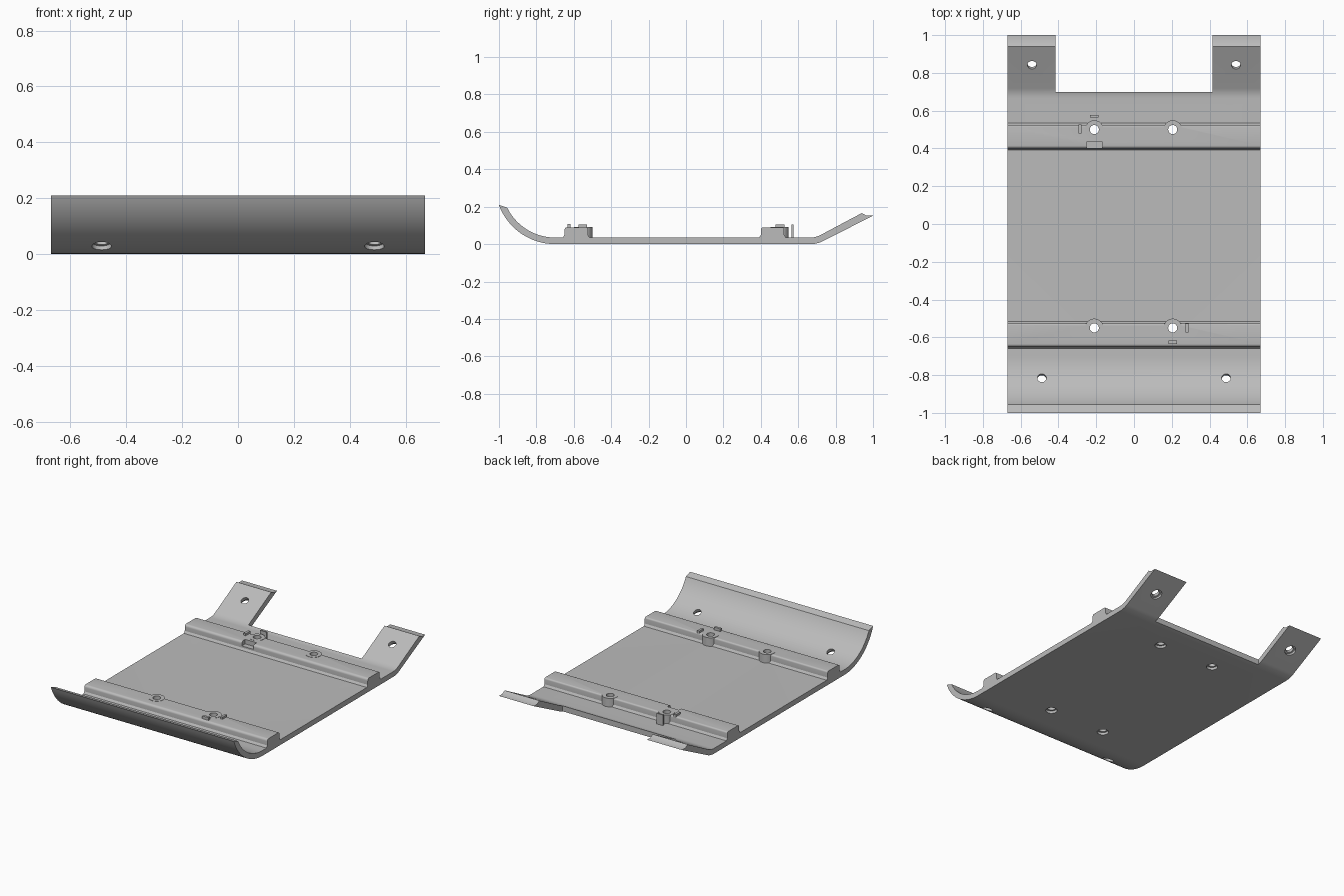
import bpy, bmesh, math
from mathutils import Vector, Matrix

if "Cube" in bpy.data.objects:
    bpy.data.objects.remove(bpy.data.objects["Cube"])

grey = bpy.data.materials.new("matte grey")
grey.diffuse_color = (0.5, 0.5, 0.5, 1)
grey.use_nodes = True
grey.node_tree.nodes["Principled BSDF"].inputs["Base Color"].default_value = grey.diffuse_color
W = 0.67          # half width
T = 0.035         # sheet thickness


def make(name, bm):
    bmesh.ops.recalc_face_normals(bm, faces=bm.faces)
    me = bpy.data.meshes.new(name)
    bm.to_mesh(me)
    bm.free()
    ob = bpy.data.objects.new(name, me)
    bpy.context.collection.objects.link(ob)
    me.materials.append(grey)
    return ob


def extrude_x(name, pts, x0=-W, x1=W):
    """Side profile (y, z) swept across the width."""
    bm = bmesh.new()
    f = bm.faces.new([bm.verts.new((x0, y, z)) for y, z in pts])
    r = bmesh.ops.extrude_face_region(bm, geom=[f])
    vs = [v for v in r["geom"] if isinstance(v, bmesh.types.BMVert)]
    bmesh.ops.translate(bm, verts=vs, vec=(x1 - x0, 0, 0))
    return make(name, bm)


def box(name, x0, x1, y0, y1, z0, z1):
    return extrude_x(name, [(y0, z0), (y1, z0), (y1, z1), (y0, z1)], x0, x1)


def cone(name, loc, r0, r1, h, axis=(0, 0, 1)):
    """Round part growing from loc along axis."""
    bm = bmesh.new()
    bmesh.ops.create_cone(bm, cap_ends=True, segments=32, radius1=r0, radius2=r1, depth=h)
    rot = Vector((0, 0, 1)).rotation_difference(Vector(axis)).to_matrix().to_4x4()
    m = Matrix.Translation(loc) @ rot @ Matrix.Translation((0, 0, h / 2))
    bmesh.ops.transform(bm, matrix=m, verts=bm.verts)
    return make(name, bm)


def boolean(ob, other, op, keep=False):
    mod = ob.modifiers.new("bool", "BOOLEAN")
    mod.operation, mod.object, mod.solver = op, other, "EXACT"
    bpy.context.view_layer.objects.active = ob
    bpy.ops.object.modifier_apply(modifier=mod.name)
    if not keep:
        bpy.data.objects.remove(other)


def arc(cy, cz, r, a0, a1, n):
    """Arc points, angle measured from straight down towards +y."""
    out = []
    for i in range(n + 1):
        a = math.radians(a0 + (a1 - a0) * i / n)
        out.append((cy + r * math.sin(a), cz - r * math.cos(a)))
    return out


# Curved sheet: upswept front lip, flat floor, ramped rear
R, RB, SL = 0.32, 0.15, 27.5
prof = arc(-0.7, R, R, -69.8, 0, 20) + arc(0.665, RB, RB, 0, SL, 6)
prof += [(1.0, 0.152), (0.965, 0.152), (0.94, 0.166)]
prof += arc(0.665, RB, RB - T, SL, 0, 6) + arc(-0.7, R, R - T, 0, -64, 20)
tray = extrude_x("tray", prof)

# Rear notch leaving two tabs
boolean(tray, box("notch", -0.415, 0.415, 0.70, 1.2, -0.2, 0.5), "DIFFERENCE")

# Cross ribs with rounded top edges and bosses on their rear side
ribs = []
for name, y0, y1, by in (("rear_rib", 0.40, 0.525, 0.50), ("front_rib", -0.65, -0.525, -0.55)):
    b = T - 0.004
    pts = [(y0 - 0.012, b), (y1 + 0.012, b), (y1 + 0.005, T + 0.006), (y1, T + 0.014)]
    pts += arc(y1 - 0.01, 0.08, 0.01, 90, 180, 4)
    pts += arc(y0 + 0.015, 0.075, 0.015, 180, 270, 5)
    pts += [(y0, T + 0.014), (y0 - 0.005, T + 0.006)]
    rib = extrude_x(name, pts)
    for x in (-0.21, 0.205):
        boolean(rib, cone("boss", (x, by, b), 0.049, 0.049, 0.0915 - b), "UNION")
    ribs.append(rib)

# Pocket in the front face of the rear rib
boolean(ribs[0], box("pocket", -0.252, -0.168, 0.35, 0.435, 0.06, 0.2), "DIFFERENCE")

# Bolt holes: through hole plus flared underside
holes = []
for y in (0.50, -0.55):
    for x in (-0.21, 0.205):
        holes.append(((x, y, 0), (0, 0, 1)))
a = math.asin(0.13 / R)
s = math.radians(SL)
for side in (-1, 1):
    holes.append(((side * 0.488, -0.7 - R * math.sin(a), R - R * math.cos(a)),
                  (0, math.sin(a), math.cos(a))))
    holes.append(((side * 0.54, 0.86, 0.079), (0, -math.sin(s), math.cos(s))))
for loc, ax in holes:
    ax = Vector(ax)
    start = Vector(loc) - ax * 0.02
    drill = cone("drill", start, 0.024, 0.024, 0.16, ax)
    for rib in ribs:
        if abs(loc[0]) < 0.3 and loc[1] * rib.data.vertices[0].co.y > 0:
            boolean(rib, drill, "DIFFERENCE", keep=True)
    boolean(tray, drill, "DIFFERENCE")
    boolean(tray, cone("flare", start, 0.035, 0.035, 0.037, ax), "DIFFERENCE")

# Small locating fins beside two of the bosses
fins = [
    box("rear_fin_long", -0.234, -0.188, 0.565, 0.576, T - 0.003, 0.105),
    box("rear_fin_side", -0.294, -0.278, 0.478, 0.526, 0.08, 0.104),
    box("front_fin_long", 0.182, 0.228, -0.634, -0.618, 0.08, 0.108),
    box("front_fin_side", 0.272, 0.288, -0.574, -0.528, 0.08, 0.104),
]

for ob in [tray] + ribs:
    bpy.ops.object.select_all(action="DESELECT")
    ob.select_set(True)
    bpy.context.view_layer.objects.active = ob
    bpy.ops.object.shade_smooth_by_angle(angle=math.radians(30))
